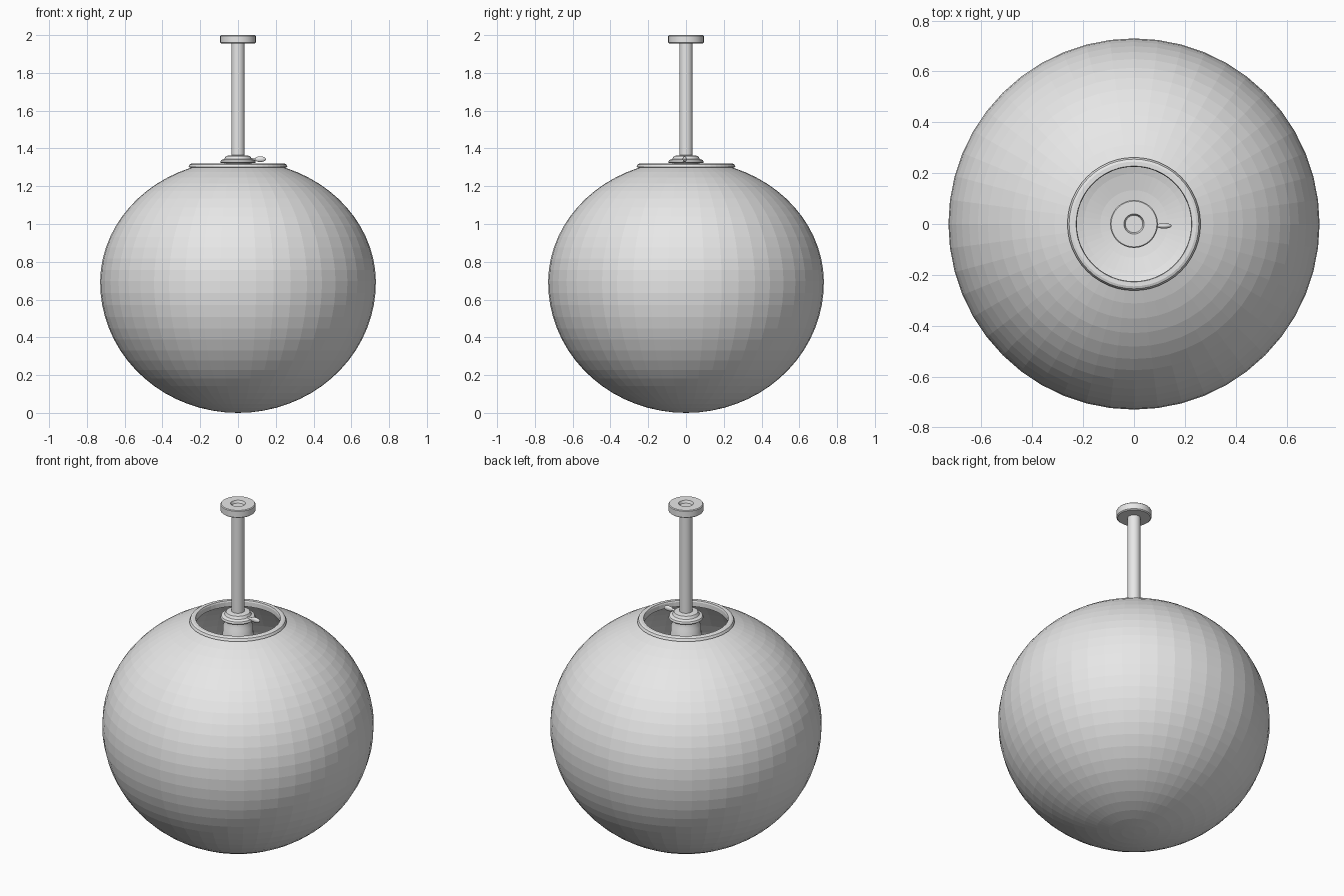
import bpy, bmesh, math

if "Cube" in bpy.data.objects:
    bpy.data.objects.remove(bpy.data.objects["Cube"])

grey = bpy.data.materials.new("light_grey")
grey.diffuse_color = (0.8, 0.8, 0.8, 1)
grey.use_nodes = True
grey.node_tree.nodes["Principled BSDF"].inputs["Base Color"].default_value = grey.diffuse_color


def finish(name, bm, smooth=None):
    bmesh.ops.remove_doubles(bm, verts=bm.verts, dist=1e-5)
    mesh = bpy.data.meshes.new(name)
    bm.to_mesh(mesh)
    bm.free()
    mesh.materials.append(grey)
    ob = bpy.data.objects.new(name, mesh)
    bpy.context.collection.objects.link(ob)
    if smooth:
        bpy.ops.object.select_all(action='DESELECT')
        ob.select_set(True)
        bpy.context.view_layer.objects.active = ob
        bpy.ops.object.shade_smooth_by_angle(angle=math.radians(smooth))
    return ob


def lathe(name, profile, n, smooth=None):
    """Revolve (radius, height) points, listed so outer walls run upward."""
    bm = bmesh.new()
    rings = [[bm.verts.new((r * math.cos(i * math.tau / n),
                            r * math.sin(i * math.tau / n), z))
              for i in range(n)] if r > 1e-6 else [bm.verts.new((0, 0, z))]
             for r, z in profile]
    for a, b in zip(rings, rings[1:]):
        for i in range(n):
            j = (i + 1) % n
            vs = [a[i % len(a)], a[j % len(a)], b[j % len(b)], b[i % len(b)]]
            bm.faces.new(list(dict.fromkeys(vs)))
    return finish(name, bm, smooth)


# globe shade: outer skin, raised collar, then thin inner skin back down
def skin(inset):
    pts = []
    for i in range(31):
        t = math.radians(-90 + 160 * i / 30)
        half = 0.69 if t < 0 else 0.647
        r = (0.73 - inset) * math.cos(t)
        pts.append((max(r, 0), 0.69 + (half - inset) * math.sin(t)))
    return pts


outer = skin(0)
inner = skin(0.012)
collar = [(0.262, 1.302), (0.255, 1.316), (0.245, 1.32),
          (0.228, 1.32), (0.225, 1.312), (0.225, 1.285)]
lathe("globe_shade", outer + collar + inner[::-1], 48)

# hanging rod
lathe("rod", [(0, 1.33), (0.035, 1.33), (0.035, 1.97), (0, 1.97)], 24, 30)

# ceiling cap with a dimple on top
lathe("ceiling_cap", [(0, 1.955), (0.088, 1.955), (0.094, 1.96), (0.094, 1.996),
                      (0.09, 2.0), (0.04, 2.0), (0.034, 1.985), (0, 1.985)], 32, 30)

# lamp socket and its stepped flange
lathe("socket", [(0, 1.14), (0.088, 1.14), (0.08, 1.28), (0.072, 1.295),
                 (0.072, 1.325), (0, 1.325)], 28, 30)
lathe("socket_flange", [(0, 1.322), (0.09, 1.322), (0.094, 1.327), (0.09, 1.338),
                        (0.072, 1.345), (0.064, 1.36), (0.035, 1.364), (0, 1.364)], 32, 30)

# switch key: thin stem with an oval grip
bm = bmesh.new()
for x, sx, sy, sz in ((0.09, 0.045, 0.007, 0.007), (0.118, 0.031, 0.011, 0.015)):
    new = bmesh.ops.create_uvsphere(bm, u_segments=14, v_segments=8, radius=1)["verts"]
    for v in new:
        v.co = (x + v.co.x * sx, -0.007 + v.co.y * sy, 1.343 + v.co.z * sz)
finish("switch_key", bm, 40)
